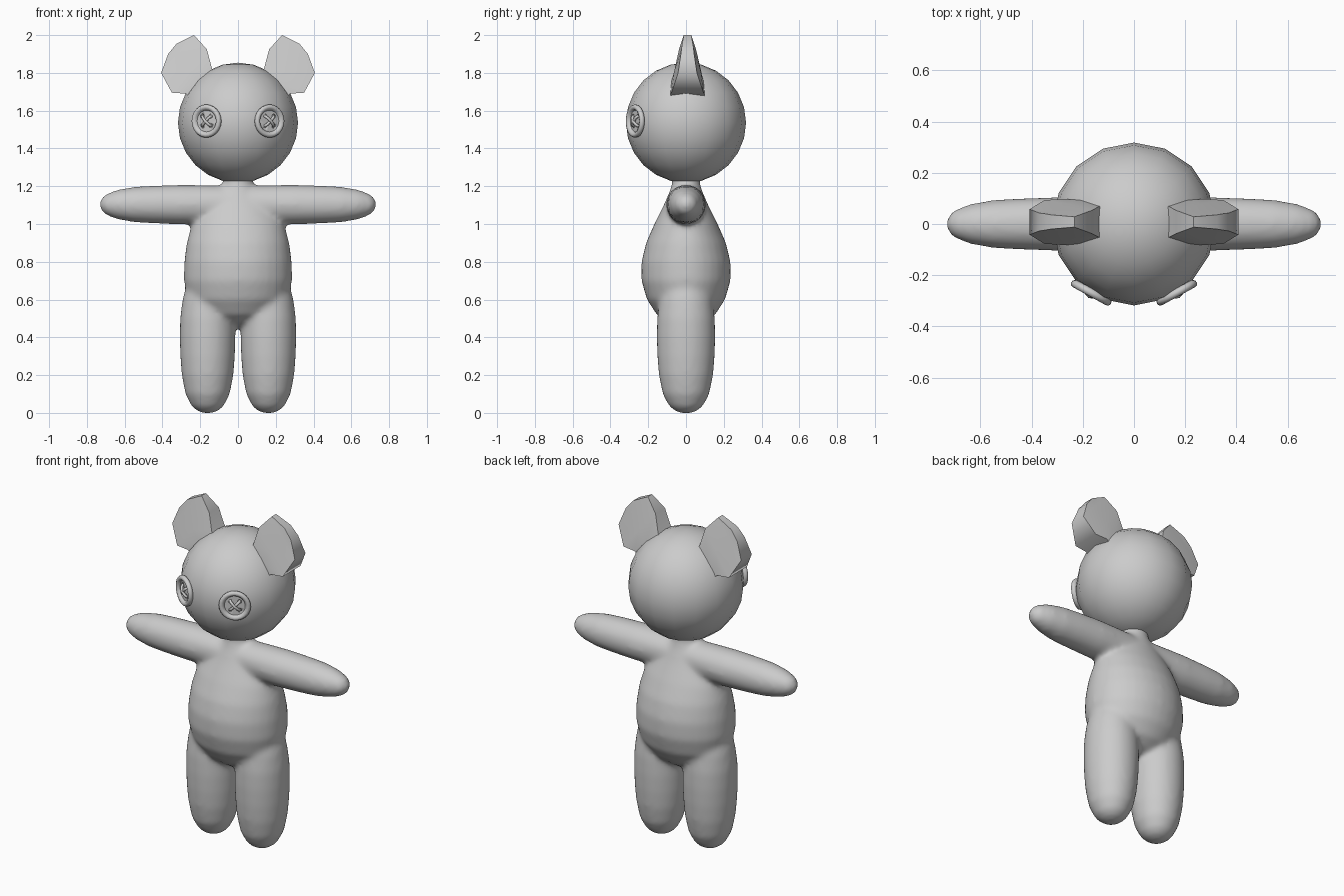
import bpy, bmesh, math
from mathutils import Vector, Matrix

if "Cube" in bpy.data.objects:
    bpy.data.objects.remove(bpy.data.objects["Cube"])

grey = bpy.data.materials.new("plain grey")
grey.diffuse_color = (0.6, 0.6, 0.6, 1)
grey.use_nodes = True
grey.node_tree.nodes["Principled BSDF"].inputs["Base Color"].default_value = grey.diffuse_color


def make_object(name, bm, angle=None):
    bmesh.ops.recalc_face_normals(bm, faces=bm.faces)
    mesh = bpy.data.meshes.new(name)
    bm.to_mesh(mesh)
    bm.free()
    mesh.materials.append(grey)
    ob = bpy.data.objects.new(name, mesh)
    bpy.context.collection.objects.link(ob)
    mesh.shade_smooth()
    if angle:
        bpy.ops.object.select_all(action='DESELECT')
        ob.select_set(True)
        bpy.context.view_layer.objects.active = ob
        bpy.ops.object.shade_smooth_by_angle(angle=math.radians(angle))
    return ob


def loft(bm, rings, closed=False):
    """Skin rings of points; cap the ends, or join last ring to first."""
    vs = [[bm.verts.new(p) for p in r] for r in rings]
    n = len(vs[0])
    pairs = list(zip(vs, vs[1:])) + ([(vs[-1], vs[0])] if closed else [])
    for a, b in pairs:
        for i in range(n):
            j = (i + 1) % n
            bm.faces.new((a[i], a[j], b[j], b[i]))
    if not closed:
        bm.faces.new(vs[0][::-1])
        bm.faces.new(vs[-1])


def ring(c, u, v, n=32):
    c, u, v = Vector(c), Vector(u), Vector(v)
    return [c + u * math.cos(2 * math.pi * i / n) + v * math.sin(2 * math.pi * i / n)
            for i in range(n)]


# Body: torso, arms and legs fused into one soft skin
bm = bmesh.new()
torso = [(.45, .05, .03), (.48, .13, .10), (.52, .20, .155), (.6, .265, .207), (.7, .287, .236),
         (.8, .285, .236), (.9, .272, .212), (1.0, .245, .168), (1.1, .19, .118),
         (1.17, .11, .088), (1.21, .078, .075), (1.28, .078, .075)]
loft(bm, [ring((0, 0, z), (a, 0, 0), (0, b, 0)) for z, a, b in torso])
leg = [(0, .03), (.01, .055), (.035, .085), (.1, .118), (.2, .137), (.3, .145), (.4, .148),
       (.5, .146), (.6, .135), (.7, .11), (.78, .05)]
arm = [(0, .1), (.2, .104), (.3, .105), (.45, .1), (.55, .094), (.64, .078), (.7, .055),
       (.722, .035), (.732, .015)]
for s in (-1, 1):
    loft(bm, [ring((s * (.161 - .02 * max(0, z - .5)), 0, z), (r, 0, 0), (0, r * 1.05, 0))
              for z, r in leg])
    loft(bm, [ring((s * x, 0, 1.103), (0, r, 0), (0, 0, r)) for x, r in arm])
body = make_object("body", bm)
fuse = body.modifiers.new("fuse", 'REMESH')
fuse.mode = 'VOXEL'
fuse.voxel_size = 0.013
fuse.use_smooth_shade = True
soften = body.modifiers.new("soften", 'SMOOTH')
soften.factor = 0.5
soften.iterations = 14

# Head
bm = bmesh.new()
bmesh.ops.create_uvsphere(bm, u_segments=16, v_segments=12, radius=.318,
                          matrix=Matrix.Translation((0, 0, 1.536)))
make_object("head", bm)

# Ears: inner edge, outer edge (x, z) and half thickness at inner, middle, outer
ear = [((.08, 1.76), (.20, 1.62), .07, .09, .085),
       ((.137, 1.82), (.275, 1.69), .06, .085, .09),
       ((.165, 1.925), (.35, 1.695), .045, .07, .085),
       ((.233, 2.0), (.407, 1.8), .02, .04, .05),
       ((.325, 1.955), (.37, 1.9), .028, .032, .035)]
for s, side in ((-1, "left"), (1, "right")):
    bm = bmesh.new()
    rings = []
    for (xi, zi), (xo, zo), ti, tm, to in ear:
        xm, zm = (xi + xo) / 2, (zi + zo) / 2
        half = [(xi, zi, ti), (xm, zm, tm), (xo, zo, to)]
        rings.append([(s * x, .008 - t, z) for x, z, t in half] +
                     [(s * x, .008 + t, z) for x, z, t in half[::-1]])
    loft(bm, rings)
    make_object(side + "_ear", bm, 62)

# Button eyes: turned disc with raised rim, four thread holes and crossed thread
profile = [(.003, -.012), (.075, -.012), (.086, -.004), (.088, .006), (.083, .016),
           (.073, .019), (.063, .014), (.057, .003), (.003, .003)]
for s, side in ((-1, "left"), (1, "right")):
    normal = Vector((s * .48, -.877, 0))
    place = Matrix.Translation((s * .165, -.265, 1.545)) @ normal.to_track_quat('Z', 'Y').to_matrix().to_4x4()

    bm = bmesh.new()
    loft(bm, [ring((0, 0, z), (r, 0, 0), (0, r, 0), 24) for r, z in profile])
    button = make_object(side + "_button", bm, 50)
    button.matrix_world = place

    bm = bmesh.new()
    for k in range(4):
        a = math.pi / 4 + k * math.pi / 2
        bmesh.ops.create_cone(bm, cap_ends=True, segments=10, radius1=.012, radius2=.012, depth=.08,
                              matrix=Matrix.Translation((.036 * math.cos(a), .036 * math.sin(a), 0)))
    cutter = make_object(side + "_hole_cutter", bm)
    cutter.matrix_world = place
    cutter.hide_render = True
    cutter.hide_set(True)
    holes = button.modifiers.new("holes", 'BOOLEAN')
    holes.operation = 'DIFFERENCE'
    holes.object = cutter

    bm = bmesh.new()
    for a, lift in ((math.pi / 4, 0), (3 * math.pi / 4, .006)):
        d = Vector((math.cos(a), math.sin(a), 0))
        across = Vector((-d.y, d.x, 0))
        path = [(-.037, -.01), (-.035, .005), (-.025, .012), (0, .013 + lift),
                (.025, .012), (.035, .005), (.037, -.01)]
        rings = []
        for i, (t, h) in enumerate(path):
            p, q = path[max(i - 1, 0)], path[min(i + 1, len(path) - 1)]
            tangent = (d * (q[0] - p[0]) + Vector((0, 0, q[1] - p[1]))).normalized()
            rings.append(ring(d * t + Vector((0, 0, h)), across * .008, tangent.cross(across) * .008, 8))
        loft(bm, rings)
    make_object(side + "_thread", bm).matrix_world = place
